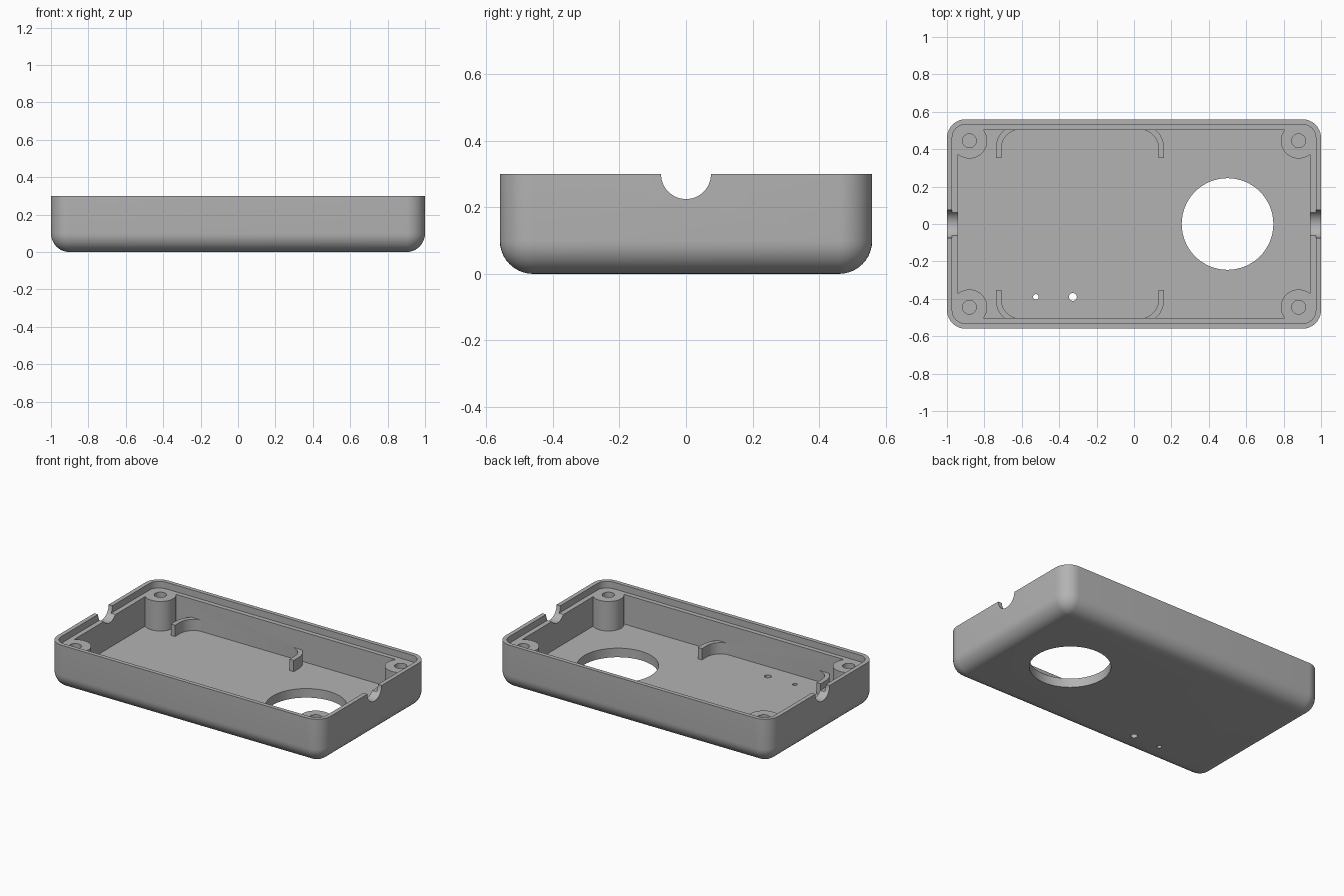
import bpy, bmesh
from math import pi, sin, cos, radians
from mathutils import Matrix

cube = bpy.data.objects.get("Cube")
if cube:
    bpy.data.objects.remove(cube, do_unlink=True)

# One flat grey plastic for the whole case
grey = bpy.data.materials.new("grey_plastic")
grey.use_nodes = True
color = (0.45, 0.45, 0.45, 1)
grey.diffuse_color = color
grey.node_tree.nodes["Principled BSDF"].inputs["Base Color"].default_value = color


def arc(cx, cy, r, start, end, steps):
    angles = [radians(start + (end - start) * i / steps) for i in range(steps + 1)]
    return [(cx + r * cos(a), cy + r * sin(a)) for a in angles]


def circle(cx, cy, r, steps=48):
    return arc(cx, cy, r, 0, 360, steps)[:-1]


def rounded_rect(hx, hy, r, steps=10):
    points = []
    for i, (sx, sy) in enumerate([(1, 1), (-1, 1), (-1, -1), (1, -1)]):
        points += arc(sx * (hx - r), sy * (hy - r), r, 90 * i, 90 * i + 90, steps)
    return points


def loft(name, rings):
    """Closed solid through (outline, height) rings with equal point counts."""
    bm = bmesh.new()
    loops = [[bm.verts.new((x, y, z)) for x, y in outline] for outline, z in rings]
    for low, high in zip(loops, loops[1:]):
        for i in range(len(low)):
            j = (i + 1) % len(low)
            bm.faces.new((low[i], low[j], high[j], high[i]))
    bm.faces.new(loops[0][::-1])
    bm.faces.new(loops[-1])
    bmesh.ops.remove_doubles(bm, verts=bm.verts, dist=0.00001)
    bmesh.ops.recalc_face_normals(bm, faces=bm.faces)
    mesh = bpy.data.meshes.new(name)
    bm.to_mesh(mesh)
    bm.free()
    mesh.materials.append(grey)
    obj = bpy.data.objects.new(name, mesh)
    bpy.context.collection.objects.link(obj)
    return obj


def prism(name, outline, z0, z1):
    return loft(name, [(outline, z0), (outline, z1)])


def combine(tool, operation):
    """Apply a boolean to the case and discard the tool."""
    mod = case.modifiers.new(tool.name, "BOOLEAN")
    mod.operation = operation
    mod.solver = "EXACT"
    mod.object = tool
    bpy.ops.object.modifier_apply(modifier=mod.name)
    bpy.data.objects.remove(tool, do_unlink=True)


HX, HY, HEIGHT, FILLET = 1.0, 0.56, 0.30, 0.10
FLOOR, STEP = 0.06, 0.256
STEPS = 10

# Outer body with a rounded bottom edge
rings = []
for i in range(STEPS + 1):
    a = pi / 2 * i / STEPS
    inset = FILLET * (1 - sin(a))
    rings.append((rounded_rect(HX - inset, HY - inset, FILLET - inset),
                  FILLET * (1 - cos(a))))
rings.append((rounded_rect(HX, HY, FILLET), HEIGHT))
case = loft("case_shell", rings)
bpy.ops.object.select_all(action="DESELECT")
case.select_set(True)
bpy.context.view_layer.objects.active = case

# Main cavity
combine(prism("cavity", rounded_rect(0.94, 0.503, 0.04), FLOOR, 0.4), "DIFFERENCE")

# Corner screw bosses
corners = [(sx, sy) for sx in (-1, 1) for sy in (-1, 1)]
for sx, sy in corners:
    combine(prism("screw_boss", circle(sx * 0.88, sy * 0.445, 0.095), 0.045, 0.28), "UNION")

# Curved board clips, mirrored about the board centre
hook = ([(-0.13, -0.052)] + arc(0, 0, 0.13, 180, 90, 12)
        + arc(0, 0, 0.10, 90, 180, 12) + [(-0.10, -0.052)])
for sx, sy in corners:
    outline = [(-0.289 + sx * (x - 0.32), sy * (y + 0.405)) for x, y in hook]
    combine(prism("board_clip", outline, 0.045, 0.135), "UNION")

# Recessed lip around the rim, which also trims the bosses level
combine(prism("lip_recess", rounded_rect(0.972, 0.533, 0.072), STEP, 0.4), "DIFFERENCE")

# Blind screw holes
for sx, sy in corners:
    combine(prism("screw_hole", circle(sx * 0.88, sy * 0.445, 0.037, 32), FLOOR, 0.4),
            "DIFFERENCE")

# Large round opening and two small holes in the floor
for x, y, r in [(0.5, 0, 0.245), (-0.525, -0.39, 0.015), (-0.327, -0.39, 0.021)]:
    combine(prism("floor_hole", circle(x, y, r, 64), -0.1, 0.2), "DIFFERENCE")

# Half-round cable notches in both end walls
notch = prism("cable_notch", circle(-HEIGHT, 0, 0.075), -1.2, 1.2)
notch.data.transform(Matrix.Rotation(pi / 2, 4, "Y"))
combine(notch, "DIFFERENCE")

bpy.ops.object.shade_smooth_by_angle(angle=radians(30))
